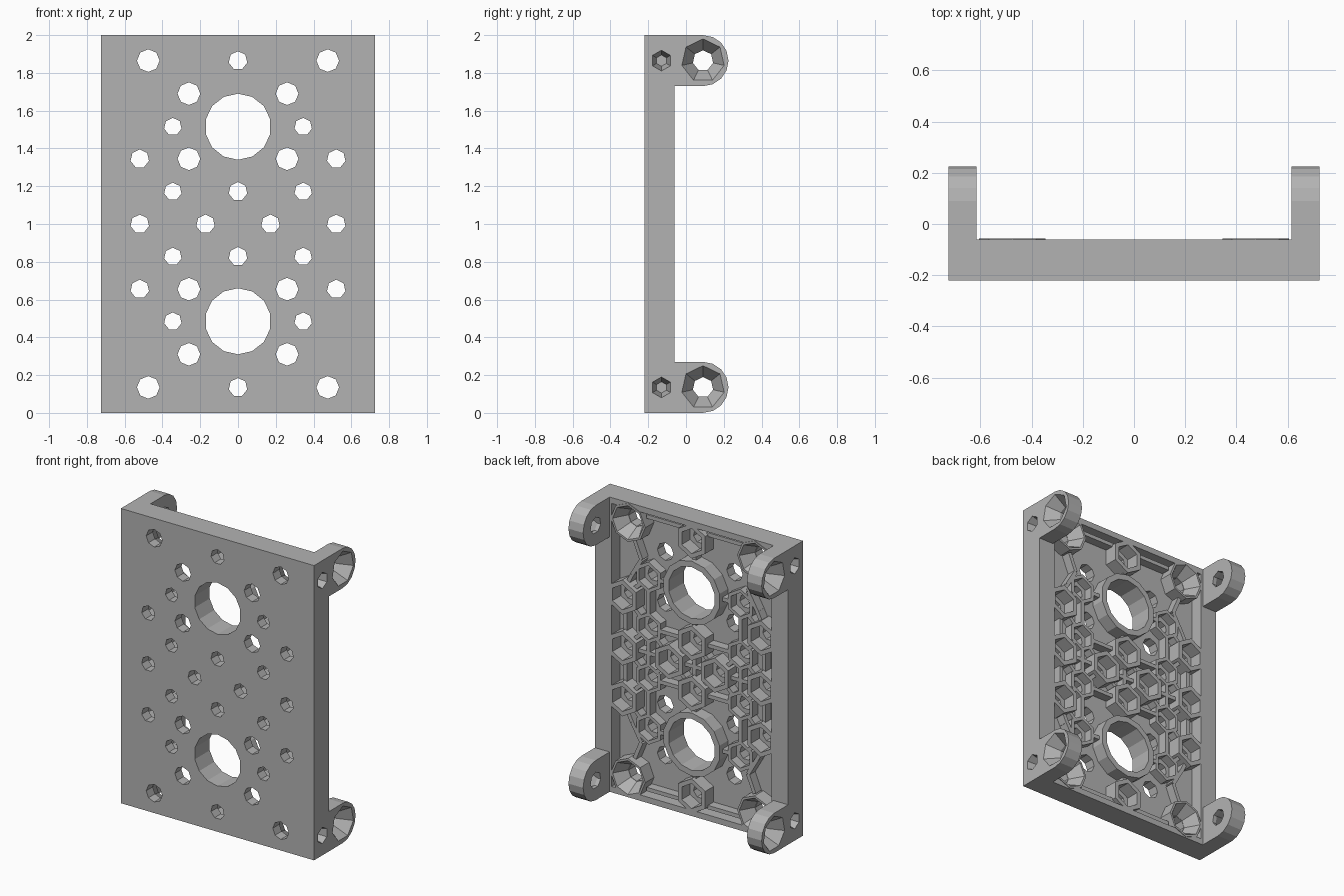
import bpy, bmesh, math
from mathutils import Vector

if "Cube" in bpy.data.objects:
    bpy.data.objects.remove(bpy.data.objects["Cube"], do_unlink=True)

grey = bpy.data.materials.new("plain_grey")
grey.use_nodes = True
COLOR = (0.45, 0.45, 0.45, 1)
grey.diffuse_color = COLOR
grey.node_tree.nodes["Principled BSDF"].inputs["Base Color"].default_value = COLOR

FRONT, FLOOR, RIB_TOP, BACK = -0.22, -0.15, -0.09, -0.06
HALF_W, INNER_W, EAR_Y, EAR_R = 0.725, 0.615, 0.09, 0.135


def finish(bm, name):
    bmesh.ops.recalc_face_normals(bm, faces=bm.faces)
    mesh = bpy.data.meshes.new(name)
    bm.to_mesh(mesh)
    bm.free()
    mesh.materials.append(grey)
    ob = bpy.data.objects.new(name, mesh)
    bpy.context.collection.objects.link(ob)
    return ob


def revolve(bm, profile, axis, centre, n, tube=False):
    """Spin (position, radius) pairs round the x or y axis; capped solid or closed tube."""
    rings = []
    for pos, r in profile:
        ring = []
        for i in range(n):
            t = math.pi / 2 + math.tau * i / n
            u, z = centre[0] + r * math.cos(t), centre[1] + r * math.sin(t)
            ring.append(bm.verts.new((u, pos, z) if axis == "y" else (pos, u, z)))
        rings.append(ring)
    pairs = list(zip(rings, rings[1:]))
    if tube:
        pairs.append((rings[-1], rings[0]))
    else:
        bm.faces.new(rings[0])
        bm.faces.new(rings[-1])
    for a, b in pairs:
        for i in range(n):
            j = (i + 1) % n
            bm.faces.new((a[i], a[j], b[j], b[i]))


def box(bm, lo, hi):
    verts = bmesh.ops.create_cube(bm, size=1)["verts"]
    for v in verts:
        v.co = Vector([(a + b) / 2 + c * (b - a) for a, b, c in zip(lo, hi, v.co)])
    return verts


def cut(target, bm):
    cutter = finish(bm, "cutter")
    cutter.hide_render = True
    mod = target.modifiers.new("cut", "BOOLEAN")
    mod.operation, mod.solver, mod.object = "DIFFERENCE", "EXACT", cutter
    bpy.context.view_layer.objects.active = target
    bpy.ops.object.modifier_apply(modifier=mod.name)
    bpy.data.objects.remove(cutter, do_unlink=True)


def mirrored(points):
    """Repeat (x, height from middle) points in all four quarters."""
    return sorted({(sx * x, 1 + sz * h) for x, h in points for sx in (1, -1) for sz in (1, -1)})


# Hole layout, first quarter only
corners = mirrored([(0.475, 0.865)])
bosses = mirrored([(0, 0.865), (0.52, 0.345), (0.52, 0), (0.172, 0), (0, 0.172)])
collars = mirrored([(0.345, 0.515), (0.345, 0.172)])
plain = mirrored([(0.26, 0.69), (0.26, 0.345)])
windows = mirrored([(0, 0.515)])

# Body: side profile with rounded ears, extruded across the full width
lower = [(FRONT, 0)]
for i in range(9):
    t = -math.pi / 2 + math.pi * i / 8
    lower.append((EAR_Y + EAR_R * math.cos(t), EAR_R + EAR_R * math.sin(t)))
lower.append((BACK, 2 * EAR_R))
outline = lower + [(y, 2 - z) for y, z in reversed(lower)]
bm = bmesh.new()
face = bm.faces.new([bm.verts.new((-HALF_W, y, z)) for y, z in outline])
side = bmesh.ops.extrude_face_region(bm, geom=[face])["geom"]
bmesh.ops.translate(bm, vec=(2 * HALF_W, 0, 0), verts=[g for g in side if isinstance(g, bmesh.types.BMVert)])
body = finish(bm, "bracket_body")

# Space between the ears, then the shallow rear recess
bm = bmesh.new()
box(bm, (-INNER_W, BACK, -0.1), (INNER_W, 0.4, 2.1))
cut(body, bm)
bm = bmesh.new()
box(bm, (-0.6, FLOOR, 0.04), (0.6, 0.1, 1.96))
cut(body, bm)

# Through holes
bm = bmesh.new()
for points, r, n in ((bosses, 0.05, 7), (collars, 0.047, 7), (plain, 0.06, 8), (windows, 0.175, 14)):
    for p in points:
        revolve(bm, [(-0.3, r), (0, r)], "y", p, n)
for p in corners:
    revolve(bm, [(-0.3, 0.06), (FLOOR, 0.06), (BACK, 0.115), (0, 0.115)], "y", p, 8)
# Ear countersinks and blind side holes
for s in (1, -1):
    for z in (EAR_R, 2 - EAR_R):
        revolve(bm, [(s * 0.5, 0.055), (s * 0.64, 0.055), (s * HALF_W, 0.115), (s * 0.8, 0.168)],
                "x", (EAR_Y, z), 7)
        revolve(bm, [(s * 0.63, 0.03), (s * HALF_W, 0.055), (s * 0.8, 0.055)], "x", (-0.13, z), 6)
cut(body, bm)


def tubes(name, points, outer, inner, top, n, foot=None):
    bm = bmesh.new()
    base = FLOOR - 0.005
    for p in points:
        revolve(bm, [(base, outer), (top, outer), (top, inner), (base, foot or inner)], "y", p, n, True)
    return finish(bm, name)


# Raised details on the recess floor
tubes("hex_nut_bosses", bosses, 0.118, 0.085, BACK, 6)
tubes("hex_collars", collars, 0.105, 0.08, RIB_TOP, 6)
tubes("window_rings", windows, 0.215, 0.175, BACK, 14)
tubes("corner_countersinks", corners, 0.13, 0.115, BACK + 0.004, 8, 0.06)

# Ribs joining neighbouring bosses, collars and rings
bm = bmesh.new()
nodes = [(p, 0.1) for p in bosses] + [(p, 0.09) for p in collars] + [(p, 0.205) for p in windows]


def rib(a, b):
    d = b - a
    verts = box(bm, (0, FLOOR - 0.005, -0.013), (d.length, RIB_TOP, 0.013))
    along = d.normalized()
    for v in verts:
        x, y, z = v.co
        v.co = (a.x + along.x * x - along.y * z, y, a.y + along.y * x + along.x * z)


for i, (p, rp) in enumerate(nodes):
    for q, rq in nodes[i + 1:]:
        a, b = Vector(p), Vector(q)
        d = b - a
        if d.length < 0.36 and d.length > rp + rq:
            u = d.normalized()
            rib(a + u * rp, b - u * rq)

# Zigzag ribs from the corners to the middle field, and a low step along each end
for sx in (1, -1):
    for sz in (1, -1):
        path = [Vector((sx * x, 1 + sz * h)) for x, h in ((0.45, 0.74), (0.4, 0.62), (0.47, 0.5), (0.5, 0.44))]
        for a, b in zip(path, path[1:]):
            rib(a, b)
for z in (0.075, 1.925):
    for s in (1, -1):
        rib(Vector((s * 0.09, z)), Vector((s * 0.36, z)))
finish(bm, "floor_ribs")
